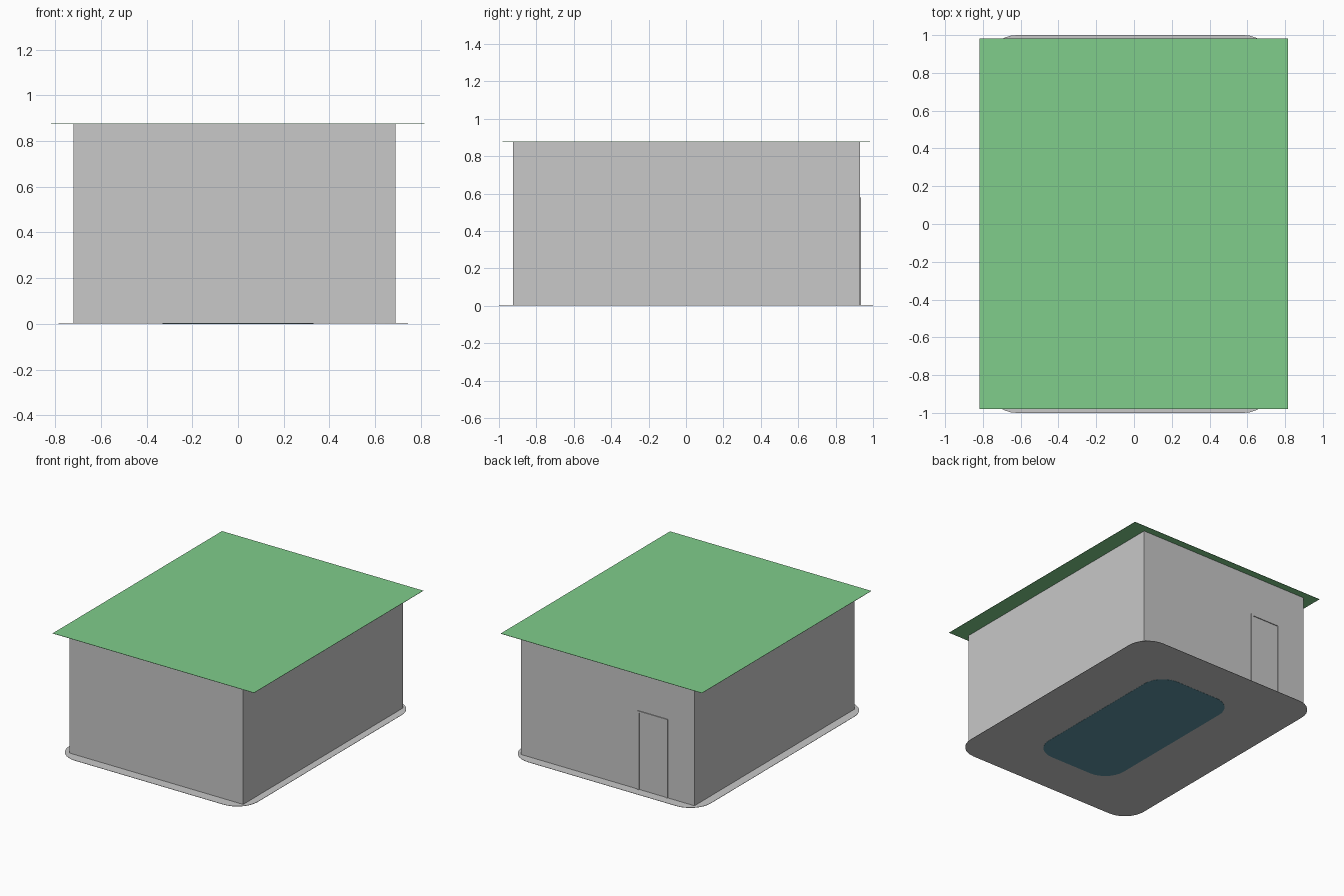
import bpy, bmesh, math

if "Cube" in bpy.data.objects:
    bpy.data.objects.remove(bpy.data.objects["Cube"])

def material(name, rgb):
    m = bpy.data.materials.new(name)
    m.diffuse_color = (*rgb, 1)
    m.use_nodes = True
    m.node_tree.nodes["Principled BSDF"].inputs["Base Color"].default_value = m.diffuse_color
    return m

GREY = material("plaster grey", (0.58, 0.58, 0.58))
GREEN = material("roof green", (0.215, 0.61, 0.26))
TEAL = material("pool teal", (0.11, 0.29, 0.36))

def finish(name, bm, mat):
    bmesh.ops.recalc_face_normals(bm, faces=bm.faces)
    me = bpy.data.meshes.new(name)
    bm.to_mesh(me)
    bm.free()
    me.materials.append(mat)
    ob = bpy.data.objects.new(name, me)
    bpy.context.collection.objects.link(ob)
    return ob

def box(name, x, y, z, mat=GREY):
    bm = bmesh.new()
    bmesh.ops.create_cube(bm, size=1)
    for v in bm.verts:
        v.co = [lo + (c + 0.5) * (hi - lo) for c, (lo, hi) in zip(v.co, (x, y, z))]
    return finish(name, bm, mat)

def rounded_plate(name, x, y, z, r, mat, steps=8):
    bm = bmesh.new()
    corners = [(x[1] - r, y[1] - r), (x[0] + r, y[1] - r),
               (x[0] + r, y[0] + r), (x[1] - r, y[0] + r)]
    ring = []
    for q, (cx, cy) in enumerate(corners):
        for i in range(steps + 1):
            a = (q + i / steps) * math.pi / 2
            ring.append(bm.verts.new((cx + r * math.cos(a), cy + r * math.sin(a), z[0])))
    face = bm.faces.new(ring)
    up = bmesh.ops.extrude_face_region(bm, geom=[face])["geom"]
    for v in up:
        if isinstance(v, bmesh.types.BMVert):
            v.co.z = z[1]
    return finish(name, bm, mat)

X0, X1, Y0, Y1, H, T = -0.72, 0.69, -0.925, 0.93, 0.875, 0.01

# floor slab and pool set into it
rounded_plate("floor", (-0.785, 0.745), (-1, 1), (0.001, 0.003), 0.165, GREY)
rounded_plate("pool", (-0.33, 0.33), (-0.665, 0.665), (0, 0.005), 0.16, TEAL)

# outer walls
box("left_wall", (X0, X0 + T), (Y0, Y1), (0.002, H))
box("right_wall", (X1 - T, X1), (Y0, Y1), (0.002, H))
box("front_wall", (X0, X1), (Y0, Y0 + T), (0.002, H))
box("back_wall", (X0, X1), (Y1 - T, Y1), (0.002, H))

# flat roof
box("roof", (-0.818, 0.816), (-0.98, 0.983), (H, H + 0.002), GREEN)

# full-height partitions closing off the four corners
for i, (wx, px, wy, py) in enumerate([(X0, -0.66, Y0, -0.605), (X1, 0.615, Y0, -0.605),
                                      (X0, -0.66, Y1, 0.64), (X1, 0.485, Y1, 0.64)]):
    sx, sy = math.copysign(T, wx), math.copysign(T, wy)
    box(f"partition_side_{i}", sorted((px, px + sx)), sorted((py, wy - sy)), (0.003, H))
    box(f"partition_end_{i}", sorted((px, wx - sx)), sorted((py, py + sy)), (0.003, H))

# low benches around the pool
benches = [((X0 + T, -0.55), (-0.482, 0.06)), ((X0 + T, -0.55), (0.06, 0.614)),
           ((0.51, X1 - T), (-0.482, 0.068)),
           ((-0.55, 0), (Y0 + T, -0.75)), ((0, 0.53), (Y0 + T, -0.75))]
for i, (bx, by) in enumerate(benches):
    box(f"bench_{i}", bx, by, (0.002, 0.13))

# door frame on the back wall
for name, dx, dz in [("door_post_a", (-0.505, -0.491), (0.002, 0.58)),
                     ("door_post_b", (-0.272, -0.258), (0.002, 0.58)),
                     ("door_lintel", (-0.491, -0.272), (0.566, 0.58))]:
    box(name, dx, (Y1 - 0.002, Y1 + 0.006), dz)
